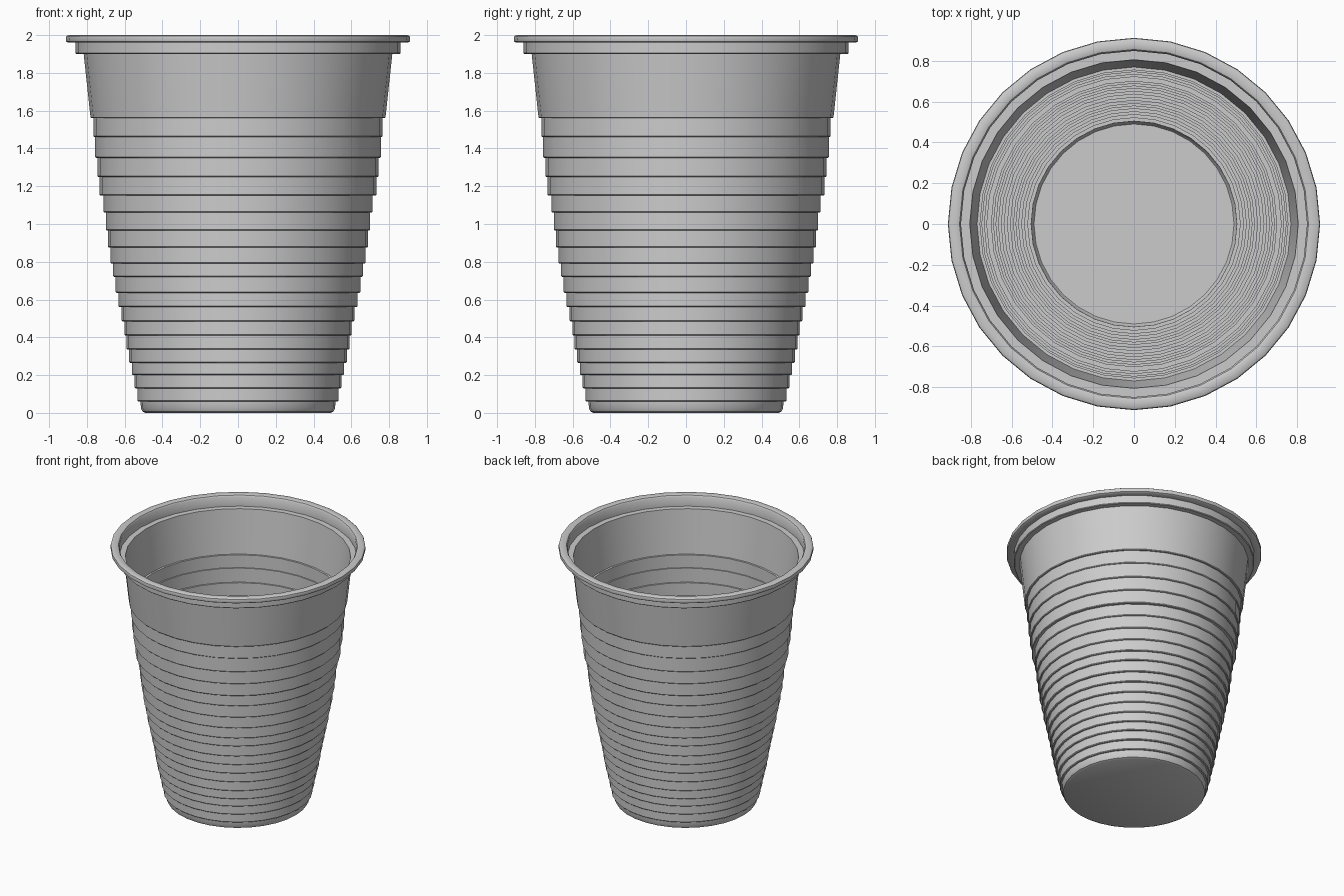
import bpy
import bmesh
import math

if "Cube" in bpy.data.objects:
    bpy.data.objects.remove(bpy.data.objects["Cube"])

SIDES = 32
T = 0.012   # wall thickness
B = 0.005   # softened ridge edge

# Underside height and outer radius of each ribbed step, bottom to top
steps = [(0.06, 0.532), (0.13, 0.548), (0.20, 0.562), (0.265, 0.577),
         (0.335, 0.59), (0.41, 0.602), (0.485, 0.617), (0.56, 0.632),
         (0.635, 0.648), (0.72, 0.662), (0.79, 0.676), (0.875, 0.688),
         (0.965, 0.70), (1.06, 0.711), (1.15, 0.733), (1.25, 0.745),
         (1.35, 0.757), (1.46, 0.766), (1.56, 0.781)]


def lathe(name, profile):
    """Revolve (radius, z) points around z; radius 0 becomes a pole."""
    bm = bmesh.new()
    rings = []
    for r, z in profile:
        if r == 0:
            rings.append([bm.verts.new((0, 0, z))])
        else:
            rings.append([bm.verts.new((r * math.cos(math.tau * i / SIDES),
                                        r * math.sin(math.tau * i / SIDES), z))
                          for i in range(SIDES)])
    for a, b in zip(rings, rings[1:]):
        for i in range(SIDES):
            j = (i + 1) % SIDES
            quad = [a[i % len(a)], a[j % len(a)], b[j % len(b)], b[i % len(b)]]
            bm.faces.new(list(dict.fromkeys(quad)))
    bmesh.ops.recalc_face_normals(bm, faces=bm.faces)
    mesh = bpy.data.meshes.new(name)
    bm.to_mesh(mesh)
    bm.free()
    obj = bpy.data.objects.new(name, mesh)
    bpy.context.collection.objects.link(obj)
    bpy.context.view_layer.objects.active = obj
    obj.select_set(True)
    bpy.ops.object.shade_smooth_by_angle(angle=math.radians(35))
    return obj


# Outer surface: base, rounded foot, ribs, plain band
outer = [(0, 0), (0.49, 0), (0.505, 0.007), (0.514, 0.025)]
inner = [(0, T), (0.49, T), (0.503, 0.03)]
radius = 0.516
for z, r in steps:
    outer += [(radius, z), (r - B, z), (r, z + B)]
    inner += [(radius - T, z + T), (r - T, z + T)]
    radius = r
outer += [(0.817, 1.90)]
inner += [(0.805, 1.90 + T)]

# Stacking shoulder and rolled lip
outer += [(0.855, 1.90), (0.86, 1.905), (0.86, 1.96), (0.90, 1.96),
          (0.909, 1.966), (0.912, 1.98), (0.909, 1.994), (0.90, 2.0)]
inner += [(0.848, 1.90 + T), (0.848, 1.985), (0.855, 1.996), (0.865, 2.0)]

lathe("ribbed_cup", outer + inner[::-1])
